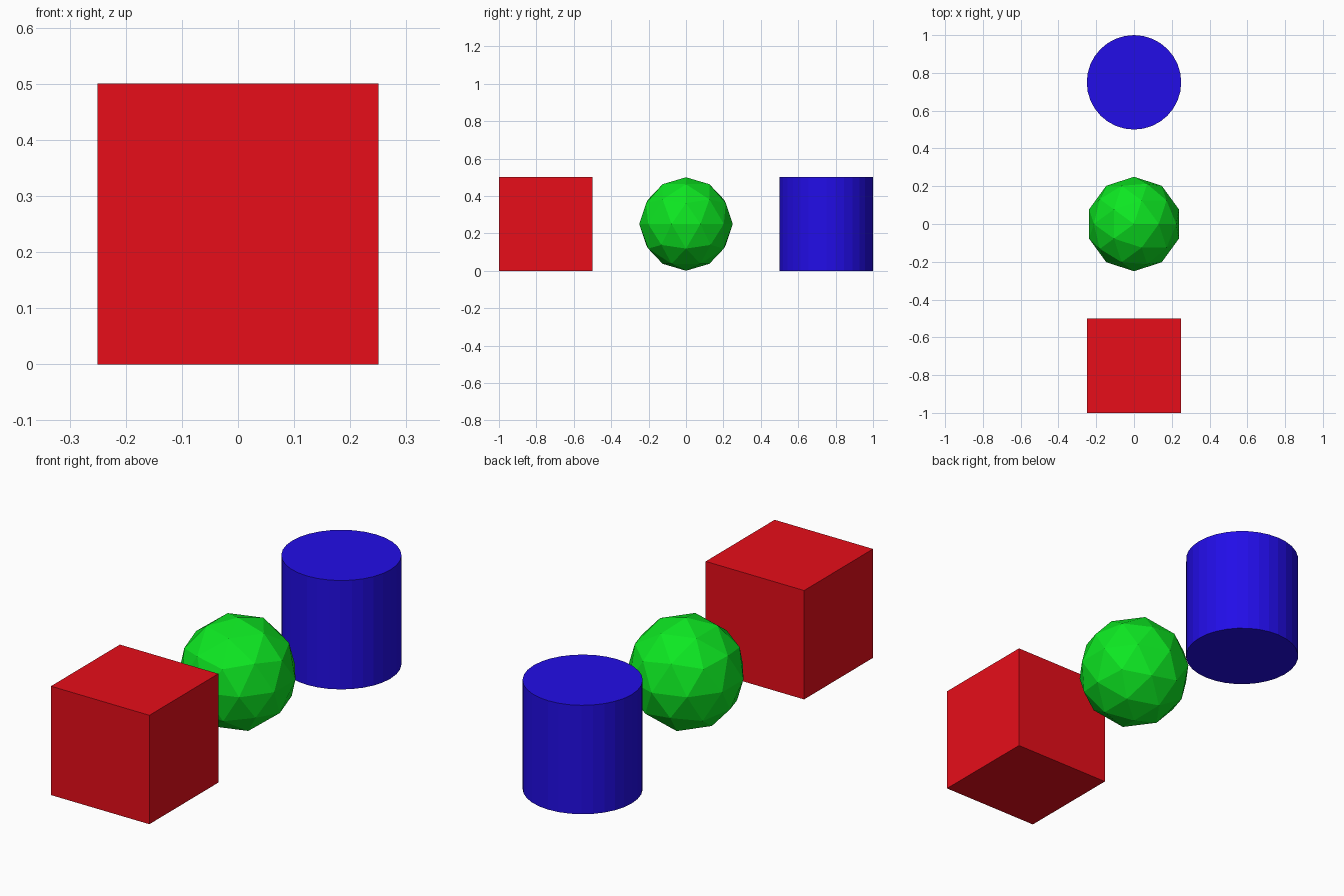
import bpy

if "Cube" in bpy.data.objects:
    bpy.data.objects.remove(bpy.data.objects["Cube"])

R = 0.25  # half-size shared by all three solids


def finish(name, colour):
    """Name the active object and give it a plain colour."""
    obj = bpy.context.object
    obj.name = name
    mat = bpy.data.materials.new(name + "_colour")
    mat.diffuse_color = (*colour, 1.0)
    mat.use_nodes = True
    mat.node_tree.nodes["Principled BSDF"].inputs["Base Color"].default_value = mat.diffuse_color
    obj.data.materials.append(mat)


# Red cube at the front
bpy.ops.mesh.primitive_cube_add(size=2 * R, location=(0, -0.75, R))
finish("cube", (0.8, 0.004, 0.01))

# Green faceted ball in the middle
bpy.ops.mesh.primitive_ico_sphere_add(subdivisions=2, radius=R, location=(0, 0, R))
finish("faceted_ball", (0.004, 0.8, 0.016))

# Blue cylinder at the back
bpy.ops.mesh.primitive_cylinder_add(vertices=32, radius=R, depth=2 * R, location=(0, 0.75, R))
finish("cylinder", (0.016, 0.004, 0.8))
